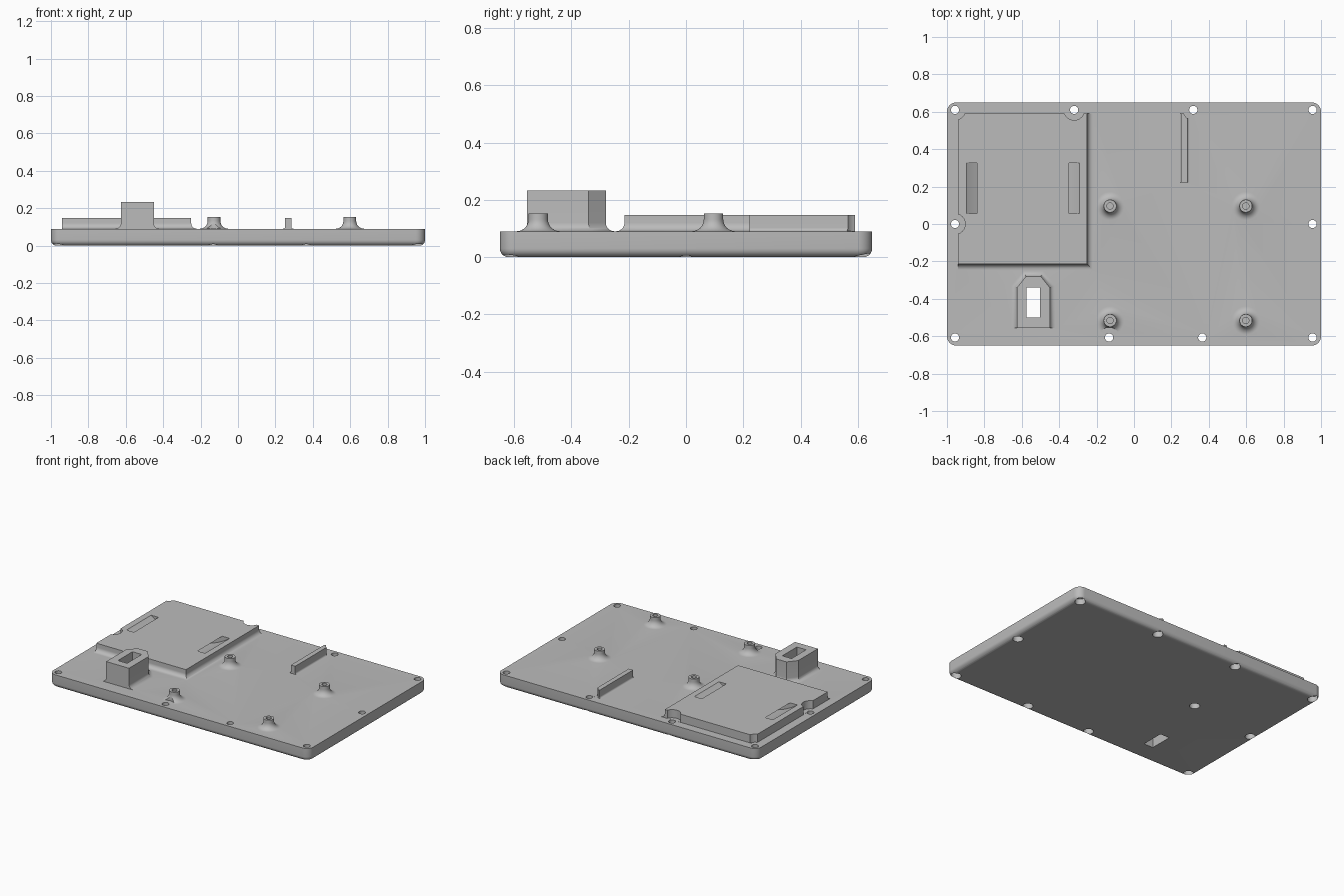
import bpy, bmesh, math

if "Cube" in bpy.data.objects:
    bpy.data.objects.remove(bpy.data.objects["Cube"], do_unlink=True)

TOP = 0.09       # upper face of the plate
ROOT = 0.06      # raised parts are sunk this deep before joining

gray = bpy.data.materials.new("plain_gray")
gray.use_nodes = True
gray.diffuse_color = (0.5, 0.5, 0.5, 1)
gray.node_tree.nodes["Principled BSDF"].inputs["Base Color"].default_value = (0.5, 0.5, 0.5, 1)


def loft(name, layers):
    """Solid through a stack of (outline, z) layers."""
    bm = bmesh.new()
    rings = [[bm.verts.new((x, y, z)) for x, y in pts] for pts, z in layers]
    for a, b in zip(rings, rings[1:]):
        for i in range(len(a)):
            j = (i + 1) % len(a)
            bm.faces.new((a[i], a[j], b[j], b[i]))
    bm.faces.new(rings[0][::-1])
    bm.faces.new(rings[-1])
    bmesh.ops.recalc_face_normals(bm, faces=bm.faces)
    mesh = bpy.data.meshes.new(name)
    bm.to_mesh(mesh)
    bm.free()
    mesh.materials.append(gray)
    obj = bpy.data.objects.new(name, mesh)
    bpy.context.collection.objects.link(obj)
    return obj


def rect(x0, x1, y0, y1):
    return [(x0, y0), (x1, y0), (x1, y1), (x0, y1)]


def circle(x, y, r, n=32):
    return [(x + r * math.cos(2 * math.pi * i / n), y + r * math.sin(2 * math.pi * i / n))
            for i in range(n)]


def rounded_rect(hx, hy, r, n=8):
    pts = []
    for q, (sx, sy) in enumerate([(1, 1), (-1, 1), (-1, -1), (1, -1)]):
        for i in range(n + 1):
            a = (q + i / n) * math.pi / 2
            pts.append((sx * (hx - r) + r * math.cos(a), sy * (hy - r) + r * math.sin(a)))
    return pts


def flared(name, outline, r, height, n=8):
    """Raised part whose foot spreads into the plate; outline(d) is the shape grown by d."""
    layers = [(outline(r), ROOT)]
    for i in range(n + 1):
        a = i / n * math.pi / 2
        layers.append((outline(r * (1 - math.sin(a))), TOP + r * (1 - math.cos(a))))
    layers.append((outline(0), height))
    return loft(name, layers)


def prism(name, outline, z0, z1):
    return loft(name, [(outline, z0), (outline, z1)])


def combine(target, tool, operation):
    mod = target.modifiers.new(tool.name, 'BOOLEAN')
    mod.operation = operation
    mod.solver = 'EXACT'
    mod.object = tool
    tool.hide_render = True
    bpy.context.view_layer.objects.active = target
    bpy.ops.object.modifier_apply(modifier=mod.name)
    bpy.data.objects.remove(tool, do_unlink=True)


# Base plate with rounded corners and rounded lower edge
EDGE = 0.03
layers = []
for i in range(7):
    a = i / 6 * math.pi / 2
    inset = EDGE * (1 - math.sin(a))
    layers.append((rounded_rect(1 - inset, 0.65 - inset, 0.05 - inset), EDGE * (1 - math.cos(a))))
layers.append((rounded_rect(1, 0.65, 0.05), TOP))
plate = loft("mounting_plate", layers)

# Raised platform, spreading on its right-hand and front sides only
parts = [flared("platform", lambda d: rect(-0.94, -0.25 + d, -0.215 - d, 0.59), 0.03, 0.147)]

# Thin rib
parts.append(flared("rib", lambda d: rect(0.252 - d, 0.285 + d, 0.222, 0.59), 0.012, 0.147))


# Tall socket with chamfered rear corners
def socket(d):
    half, tip, cx = 0.088 + d, 0.04 + 0.4 * d, -0.538
    right = [(half, -0.555), (half, -0.34 + 0.4 * d), (tip, -0.28 + d)]
    return [(cx + x, y) for x, y in right] + [(cx - x, y) for x, y in reversed(right)]


parts.append(flared("socket", socket, 0.03, 0.233))

# Four standoffs
STANDOFFS = [(x, y) for x in (-0.128, 0.598) for y in (0.096, -0.516)]
for x, y in STANDOFFS:
    parts.append(flared("standoff", lambda d, x=x, y=y: circle(x, y, 0.034 + d), 0.042, 0.153))

for part in parts:
    combine(plate, part, 'UNION')

# Screw holes: clearance above, through hole, counterbore below
HOLES = [(x, y) for x in (-0.957, 0.955) for y in (-0.607, 0, 0.61)]
HOLES += [(-0.32, 0.61), (0.317, 0.61), (-0.133, -0.607), (0.365, -0.607)]
for x, y in HOLES:
    combine(plate, prism("clearance", circle(x, y, 0.055), TOP + 0.0005, 0.3), 'DIFFERENCE')
    combine(plate, prism("through_hole", circle(x, y, 0.022, 24), -0.1, 0.2), 'DIFFERENCE')
    combine(plate, prism("counterbore", circle(x, y, 0.033, 24), -0.1, 0.04), 'DIFFERENCE')

# Blind hole in the underside
combine(plate, prism("blind_hole", circle(-0.44, 0.07, 0.033, 24), -0.1, 0.045), 'DIFFERENCE')

# Pilot holes in the standoffs
for x, y in STANDOFFS:
    combine(plate, prism("pilot_hole", circle(x, y, 0.017, 20), 0.08, 0.3), 'DIFFERENCE')

# Opening through the socket
combine(plate, prism("socket_opening", rect(-0.574, -0.503, -0.5, -0.34), -0.1, 0.4), 'DIFFERENCE')

# Curved strap tunnel that surfaces as two slots in the platform
OUTER, INNER, SPAN, N = 0.52, 0.489, 0.9, 24
arc = [-SPAN + 2 * SPAN * i / N for i in range(N + 1)]
section = [(OUTER * math.sin(a), -OUTER * math.cos(a)) for a in arc]
section += [(INNER * math.sin(a), -INNER * math.cos(a)) for a in reversed(arc)]
tunnel = prism("strap_tunnel", section, -0.325, -0.055)
for v in tunnel.data.vertices:
    x, z, y = v.co
    v.co = (x - 0.594, -y, z + 0.57)
bm = bmesh.new()
bm.from_mesh(tunnel.data)
bmesh.ops.recalc_face_normals(bm, faces=bm.faces)
bm.to_mesh(tunnel.data)
bm.free()
combine(plate, tunnel, 'DIFFERENCE')

bpy.ops.object.select_all(action='DESELECT')
plate.select_set(True)
bpy.context.view_layer.objects.active = plate
bpy.ops.object.shade_smooth_by_angle(angle=math.radians(30))
